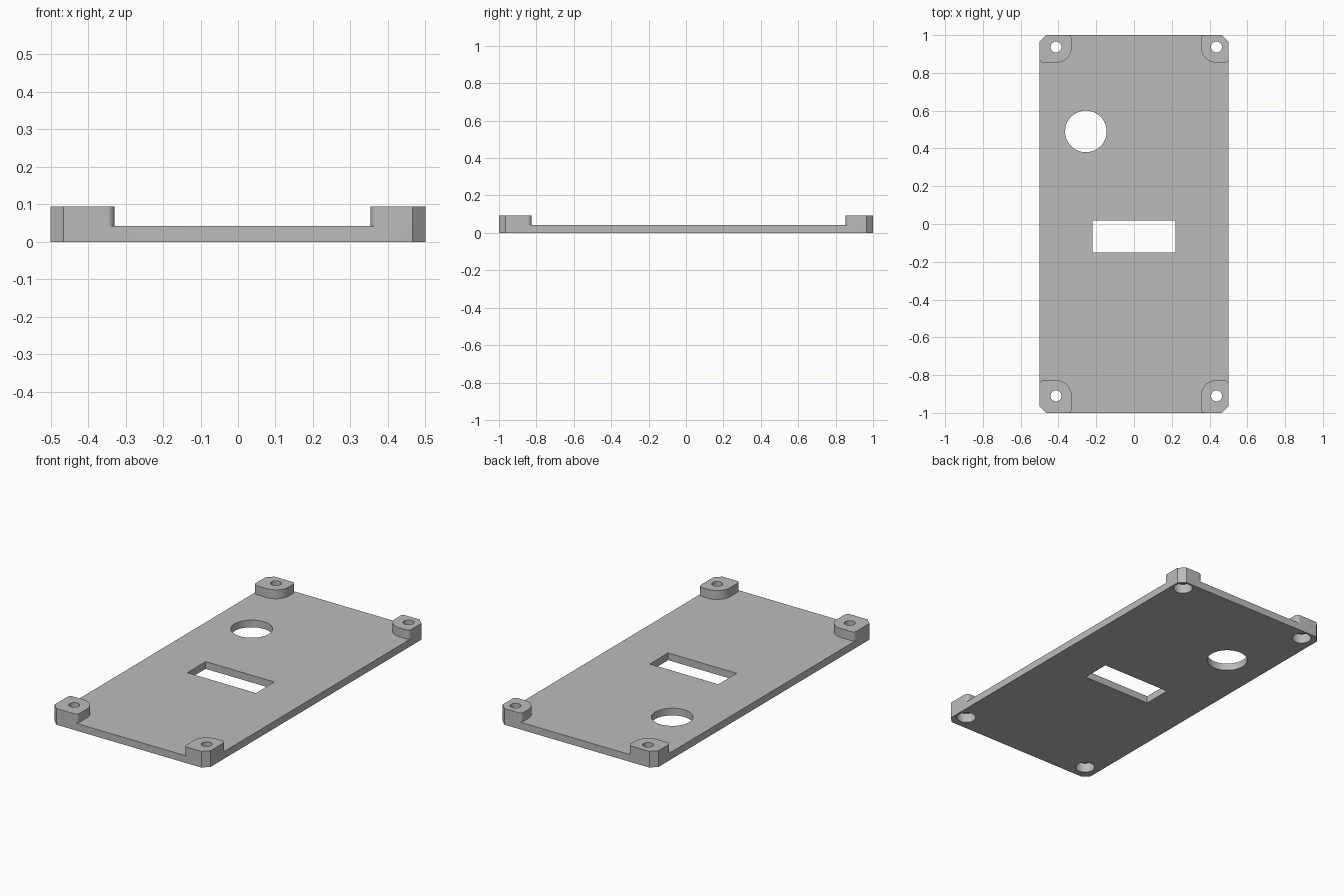
import bpy
import bmesh
from math import pi, cos, sin, radians

if "Cube" in bpy.data.objects:
    bpy.data.objects.remove(bpy.data.objects["Cube"], do_unlink=True)

HALF_X, HALF_Y, PLATE_Z, BOSS_Z = 0.5, 1.0, 0.042, 0.094
CHAMFER, BOSS_R, FILLET = 0.035, 0.083, 0.02
SCREW_R, RECESS_R, RECESS_Z = 0.029, 0.052, 0.055
CENTRES = [(x, y) for x in (-0.413, 0.437) for y in (-0.91, 0.937)]

grey = bpy.data.materials.new("plain grey")
grey.use_nodes = True
colour = (0.5, 0.5, 0.5, 1)
grey.diffuse_color = colour
grey.node_tree.nodes["Principled BSDF"].inputs["Base Color"].default_value = colour


def prism(name, outline, z0, z1):
    """Extrude a flat outline from z0 to z1."""
    bm = bmesh.new()
    face = bm.faces.new([bm.verts.new((x, y, z0)) for x, y in outline])
    new = bmesh.ops.extrude_face_region(bm, geom=[face])["geom"]
    for v in new:
        if isinstance(v, bmesh.types.BMVert):
            v.co.z = z1
    bmesh.ops.recalc_face_normals(bm, faces=bm.faces)
    mesh = bpy.data.meshes.new(name)
    bm.to_mesh(mesh)
    bm.free()
    mesh.materials.append(grey)
    obj = bpy.data.objects.new(name, mesh)
    bpy.context.collection.objects.link(obj)
    return obj


def arc(cx, cy, r, start, end, steps):
    angles = [radians(start + (end - start) * i / steps) for i in range(steps + 1)]
    return [(cx + r * cos(a), cy + r * sin(a)) for a in angles]


def circle(cx, cy, r, n=48):
    return arc(cx, cy, r, 0, 360, n)[:-1]


def combine(target, tool, operation):
    """Apply a boolean and discard the tool."""
    mod = target.modifiers.new(operation.lower(), "BOOLEAN")
    mod.object, mod.operation, mod.solver = tool, operation, "EXACT"
    bpy.ops.object.select_all(action="DESELECT")
    bpy.context.view_layer.objects.active = target
    target.select_set(True)
    bpy.ops.object.modifier_apply(modifier=mod.name)
    bpy.data.objects.remove(tool, do_unlink=True)


def boss_outline(cx, cy):
    """Round inner corner, chamfered outer corner, small fillets at the plate edges."""
    sx, sy = (1 if cx > 0 else -1), (1 if cy > 0 else -1)
    ex, ey = HALF_X - abs(cx), HALF_Y - abs(cy)
    f = FILLET
    local = [(ex, ey - CHAMFER), (ex - CHAMFER, ey)]
    local += arc(f - BOSS_R, ey - f, f, 90, 180, 6)
    local += arc(0, 0, BOSS_R, 180, 270, 16)
    local += arc(ex - f, f - BOSS_R, f, 270, 360, 6)
    return [(cx + sx * x, cy + sy * y) for x, y in local]


# Plate with chamfered corners
a, b = HALF_X - CHAMFER, HALF_Y - CHAMFER
plate = prism("cover_plate", [
    (-a, -HALF_Y), (a, -HALF_Y), (HALF_X, -b), (HALF_X, b),
    (a, HALF_Y), (-a, HALF_Y), (-HALF_X, b), (-HALF_X, -b)], 0, PLATE_Z)

# Raised corner bosses
for cx, cy in CENTRES:
    combine(plate, prism("corner_boss", boss_outline(cx, cy), 0, BOSS_Z), "UNION")

# Screw holes with wide recesses underneath
for cx, cy in CENTRES:
    combine(plate, prism("screw_hole", circle(cx, cy, SCREW_R), -0.1, 0.2), "DIFFERENCE")
    combine(plate, prism("screw_recess", circle(cx, cy, RECESS_R), -0.1, RECESS_Z), "DIFFERENCE")

# Round opening and rectangular window
combine(plate, prism("round_opening", circle(-0.255, 0.49, 0.11, 64), -0.1, 0.2), "DIFFERENCE")
window = [(-0.22, -0.15), (0.22, -0.15), (0.22, 0.018), (-0.22, 0.018)]
combine(plate, prism("window_opening", window, -0.1, 0.2), "DIFFERENCE")

bpy.ops.object.shade_smooth_by_angle(angle=radians(30))
